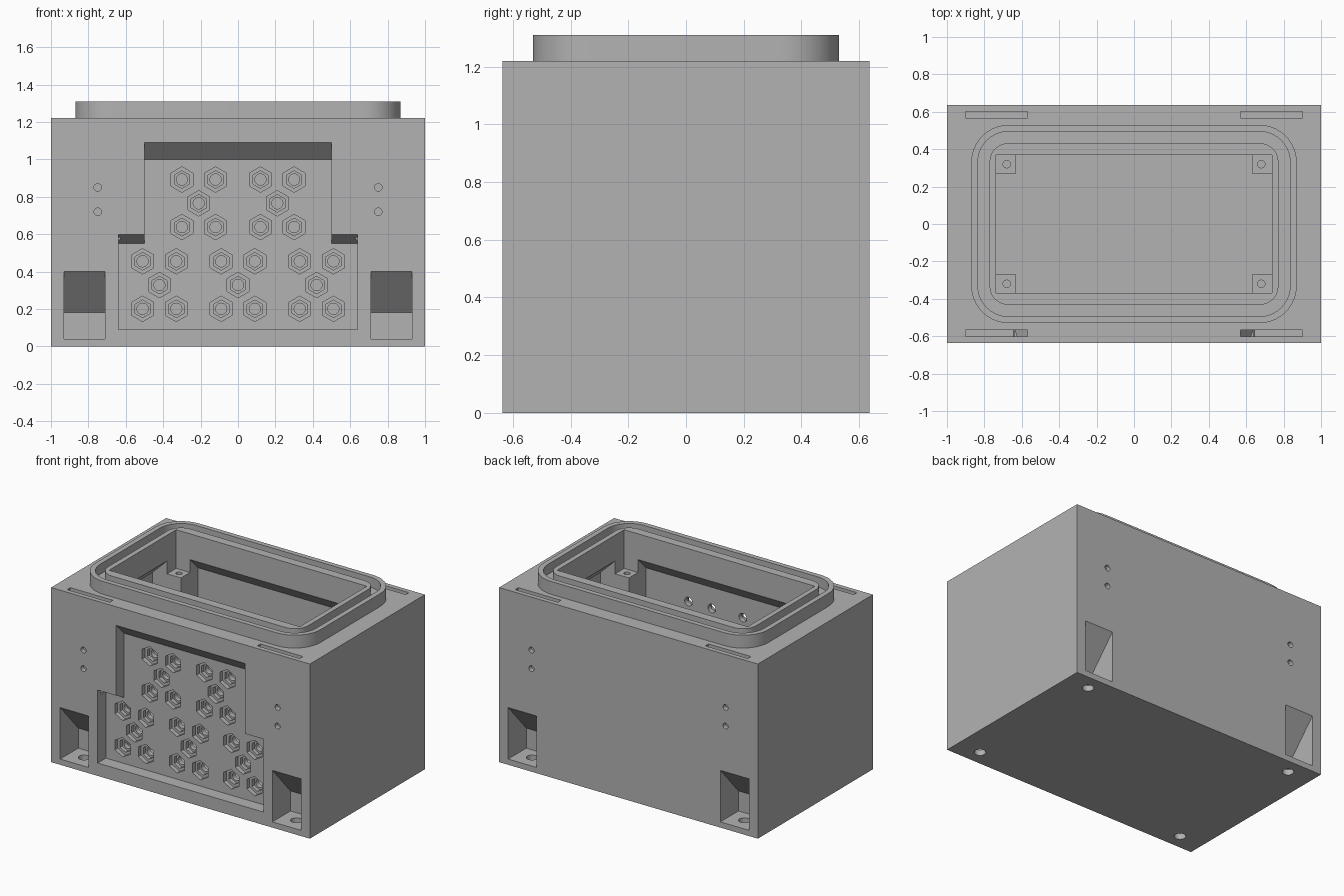
import bpy, bmesh
from math import sin, cos, pi, radians

cube = bpy.data.objects.get("Cube")
if cube:
    bpy.data.objects.remove(cube, do_unlink=True)

HALF_X, HALF_Y, TOP, RIM = 1.0, 0.635, 1.22, 1.31
SIDES = (-1, 1)
CORNERS = [(sx, sy) for sx in SIDES for sy in SIDES]

grey = bpy.data.materials.new("plain_grey")
grey.use_nodes = True
grey.diffuse_color = (0.45, 0.45, 0.45, 1)
grey.node_tree.nodes["Principled BSDF"].inputs["Base Color"].default_value = (0.45, 0.45, 0.45, 1)


def prism(bm, outline, axis, lo, hi):
    """Extrude a closed outline along an axis."""
    place = {"x": lambda u, v, w: (w, u, v),
             "y": lambda u, v, w: (u, w, v),
             "z": lambda u, v, w: (u, v, w)}[axis]
    low = [bm.verts.new(place(u, v, lo)) for u, v in outline]
    high = [bm.verts.new(place(u, v, hi)) for u, v in outline]
    bm.faces.new(low)
    bm.faces.new(high[::-1])
    n = len(outline)
    for i in range(n):
        j = (i + 1) % n
        bm.faces.new((low[i], high[i], high[j], low[j]))


def rect(x, y):
    return [(-x, -y), (x, -y), (x, y), (-x, y)]


def ring(cx, cy, r, n):
    return [(cx + r * sin(2 * pi * i / n), cy + r * cos(2 * pi * i / n)) for i in range(n)]


def rounded(x, y, r, steps=10):
    pts = []
    for k, (sx, sy) in enumerate(((1, 1), (-1, 1), (-1, -1), (1, -1))):
        for i in range(steps + 1):
            a = (k + i / steps) * pi / 2
            pts.append((sx * (x - r) + r * cos(a), sy * (y - r) + r * sin(a)))
    return pts


def solid(name, *parts):
    bm = bmesh.new()
    for part in parts:
        prism(bm, *part)
    bmesh.ops.recalc_face_normals(bm, faces=bm.faces)
    mesh = bpy.data.meshes.new(name)
    bm.to_mesh(mesh)
    bm.free()
    obj = bpy.data.objects.new(name, mesh)
    bpy.context.collection.objects.link(obj)
    mesh.materials.append(grey)
    return obj


housing = solid("housing", (rect(HALF_X, HALF_Y), "z", 0, TOP))
bpy.context.view_layer.objects.active = housing


def combine(operation, name, *parts):
    """Add or cut parts, then drop the helper."""
    helper = solid(name, *parts)
    helper.hide_render = True
    mod = housing.modifiers.new(name, "BOOLEAN")
    mod.operation, mod.solver, mod.object = operation, "EXACT", helper
    bpy.ops.object.modifier_apply(modifier=mod.name)
    bpy.data.objects.remove(helper, do_unlink=True)


# Raised rim with a gasket groove
combine("UNION", "outer_rim", (rounded(0.87, 0.53, 0.2), "z", 1.1, RIM))
combine("DIFFERENCE", "gasket_groove", (rounded(0.835, 0.495, 0.165), "z", 1.24, 1.4))
combine("UNION", "inner_rim", (rounded(0.772, 0.432, 0.1), "z", 1.15, RIM))

# Inner chamber: neck, then wider between the corner posts
combine("DIFFERENCE", "neck", (rect(0.737, 0.37), "z", 1.04, 1.4))


def chamber(neck, wide, shoulder):
    return [(-wide, 0.09), (wide, 0.09), (wide, shoulder),
            (neck, 1.13), (-neck, 1.13), (-wide, shoulder)]


combine("DIFFERENCE", "chamber_depth", (chamber(0.37, 0.456, 1.04), "x", -0.63, 0.63))
combine("DIFFERENCE", "chamber_width", (chamber(0.737, 0.85, 1.02), "y", -0.27, 0.27))
combine("DIFFERENCE", "post_holes",
        *[(ring(sx * 0.68, sy * 0.32, 0.02, 20), "z", 0.9, 1.1) for sx, sy in CORNERS])

# Stepped front panel recess with sloped roofs
combine("DIFFERENCE", "panel_upper",
        ([(-0.645, 0.09), (-0.545, 0.09), (-0.545, 1.0), (-0.645, 1.1)], "x", -0.5, 0.5))
combine("DIFFERENCE", "panel_lower",
        ([(-0.645, 0.09), (-0.545, 0.09), (-0.545, 0.55), (-0.645, 0.605)], "x", -0.64, 0.64))

# Connector sockets in clusters of five
centres = [(-0.21, 0.765), (0.21, 0.765), (-0.42, 0.328), (0, 0.328), (0.42, 0.328)]
sockets = [(cx + dx * 0.09, cz + dz * 0.127) for cx, cz in centres
           for dx, dz in [(0, 0)] + CORNERS]
for name, radius, sides, depth in (("hex_pocket", 0.068, 6, 0.03),
                                   ("hex_seat", 0.047, 6, 0.055),
                                   ("socket_hole", 0.03, 20, 0.15)):
    combine("DIFFERENCE", name,
            *[(ring(x, z, radius, sides), "y", -0.6, -0.545 + depth) for x, z in sockets])

# Foot pockets with sloped roofs and bolt holes
combine("DIFFERENCE", "foot_pockets",
        *[([(sy * 0.645, 0.04), (sy * 0.435, 0.04), (sy * 0.435, 0.18), (sy * 0.645, 0.411)],
           "x", sx * 0.71, sx * 0.93) for sx, sy in CORNERS])
combine("DIFFERENCE", "foot_holes",
        *[(ring(sx * 0.82, sy * 0.528, 0.037, 24), "z", -0.1, 0.1) for sx, sy in CORNERS])

# Slots in the top; the front pair have a ramped inner end
slots = []
for sx, sy in CORNERS:
    ramp = 0.67 if sy < 0 else 0.55
    slots.append(([(sx * 0.57, 1.3), (sx * 0.57, ramp), (sx * 0.645, 0.55),
                   (sx * 0.9, 0.55), (sx * 0.9, 1.3)], "y", sy * 0.567, sy * 0.602))
combine("DIFFERENCE", "top_slots", *slots)

# Screw holes on the front and back
combine("DIFFERENCE", "screw_holes",
        *[(ring(sx * 0.75, z, 0.02, 20), "y", sy * 0.52, sy * 0.7)
          for sx, sy in CORNERS for z in (0.72, 0.85)])

# Smooth the curved walls, keep the edges crisp
housing.select_set(True)
bpy.ops.object.shade_smooth_by_angle(angle=radians(30))
